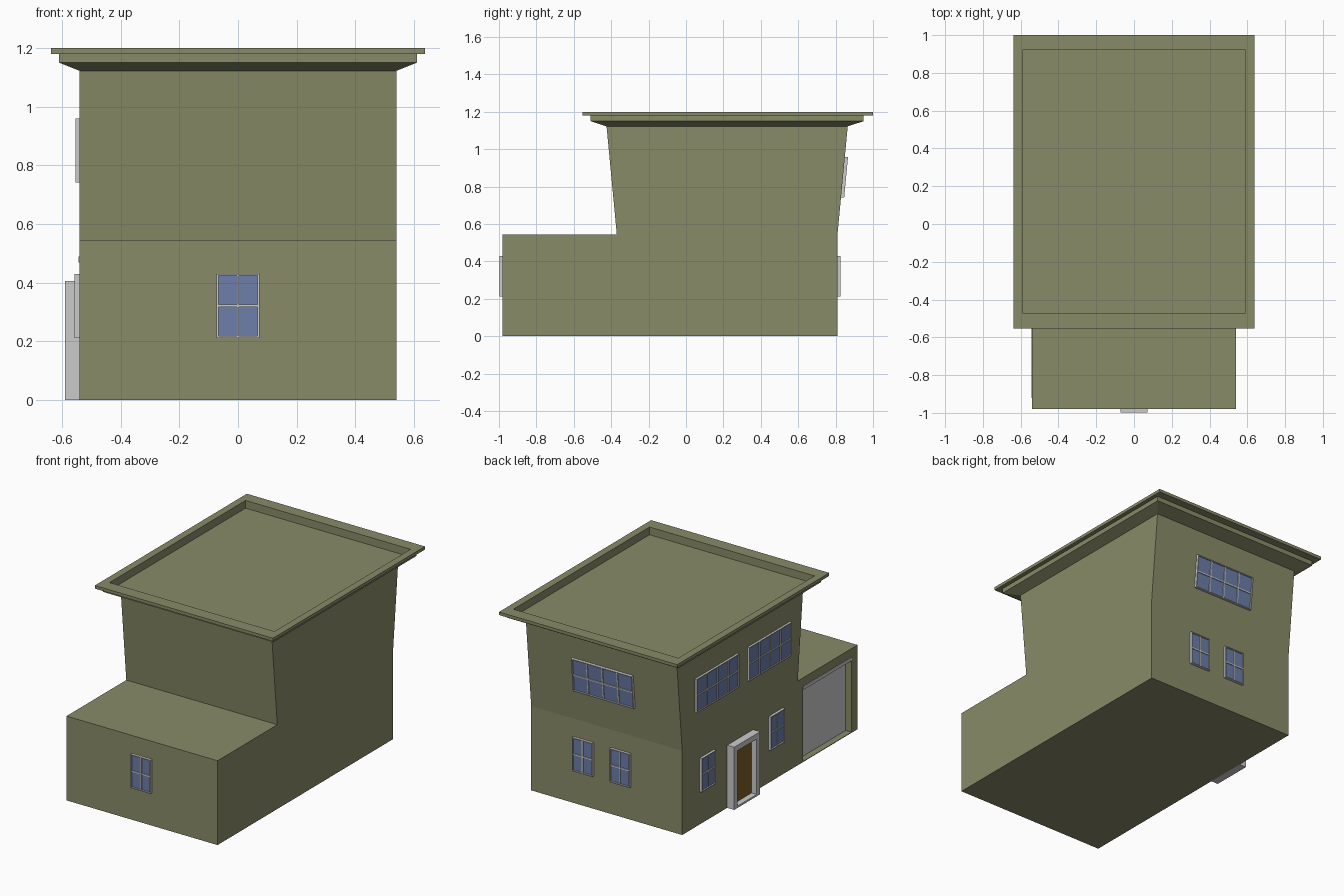
import bpy, bmesh, math
from mathutils import Matrix, Vector

if "Cube" in bpy.data.objects:
    bpy.data.objects.remove(bpy.data.objects["Cube"])


def material(name, rgb):
    m = bpy.data.materials.new(name)
    m.diffuse_color = (*rgb, 1)
    m.use_nodes = True
    m.node_tree.nodes["Principled BSDF"].inputs["Base Color"].default_value = m.diffuse_color
    return m


OLIVE = material("olive_wall", (0.25, 0.26, 0.14))
GLASS = material("blue_glass", (0.15, 0.21, 0.40))
WOOD = material("brown_wood", (0.20, 0.115, 0.02))


def finish(name, bm, mat=None, matrix=Matrix()):
    bmesh.ops.recalc_face_normals(bm, faces=bm.faces)
    me = bpy.data.meshes.new(name)
    bm.to_mesh(me)
    bm.free()
    ob = bpy.data.objects.new(name, me)
    ob.matrix_world = matrix
    bpy.context.collection.objects.link(ob)
    if mat:
        me.materials.append(mat)
    return ob


def boxes(name, spans, mat=None, matrix=Matrix()):
    """One object from boxes given as (x0, x1, y0, y1, z0, z1)."""
    bm = bmesh.new()
    for x0, x1, y0, y1, z0, z1 in spans:
        m = Matrix.Translation(((x0 + x1) / 2, (y0 + y1) / 2, (z0 + z1) / 2))
        m = m @ Matrix.Diagonal((x1 - x0, y1 - y0, z1 - z0, 1))
        bmesh.ops.create_cube(bm, size=1, matrix=m)
    return finish(name, bm, mat, matrix)


# House walls: side profile (y, z) extruded across x
W = 0.54
profile = [(-0.98, 0), (0.81, 0), (0.81, 0.545), (0.865, 1.125),
           (-0.425, 1.125), (-0.37, 0.545), (-0.98, 0.545)]
bm = bmesh.new()
face = bm.faces.new([bm.verts.new((-W, y, z)) for y, z in profile])
ext = bmesh.ops.extrude_face_region(bm, geom=[face])
bmesh.ops.translate(bm, vec=(2 * W, 0, 0),
                    verts=[v for v in ext["geom"] if isinstance(v, bmesh.types.BMVert)])
walls = finish("house_walls", bm, OLIVE)

# Garage opening cut into the left wall
cutter = boxes("garage_cutter", [(-0.7, -0.49, -0.92, -0.425, 0.004, 0.49)])
cutter.hide_render = True
mod = walls.modifiers.new("garage_opening", "BOOLEAN")
mod.object = cutter
mod.operation = "DIFFERENCE"
mod.solver = "EXACT"
bpy.context.view_layer.objects.active = walls
bpy.ops.object.modifier_apply(modifier=mod.name)
bpy.data.objects.remove(cutter)

# Roof cornice with sunken deck: stacked rectangles (half x, y0, y1, z)
rings = [(0.54, -0.425, 0.865, 1.122), (0.61, -0.51, 0.95, 1.15),
         (0.61, -0.51, 0.95, 1.18), (0.637, -0.553, 1.0, 1.18),
         (0.637, -0.553, 1.0, 1.2), (0.59, -0.47, 0.92, 1.2),
         (0.59, -0.47, 0.92, 1.15)]
bm = bmesh.new()
loops = [[bm.verts.new(p) for p in ((-x, a, z), (x, a, z), (x, b, z), (-x, b, z))]
         for x, a, b, z in rings]
for lo, hi in zip(loops, loops[1:]):
    for i in range(4):
        j = (i + 1) % 4
        bm.faces.new((lo[i], lo[j], hi[j], hi[i]))
bm.faces.new(loops[0][::-1])
bm.faces.new(loops[-1])
finish("roof_cornice", bm, OLIVE)


def window(name, pos, turn, width, cols, tilt=0, height=0.218, depth=0.017):
    """Grey frame and glazing bars over a glass pane; local -y faces outward."""
    m = (Matrix.Translation(Vector(pos)) @ Matrix.Rotation(math.radians(turn), 4, "Z")
         @ Matrix.Rotation(tilt, 4, "X"))
    w, h, t, b = width / 2, height / 2, 0.006, 0.004
    frame = [(-w, -w + t, -depth, 0.004, -h, h), (w - t, w, -depth, 0.004, -h, h),
             (-w + t, w - t, -depth, 0.004, -h, -h + t),
             (-w + t, w - t, -depth, 0.004, h - t, h)]
    for i in range(1, cols):
        x = -w + width * i / cols
        frame.append((x - b, x + b, -0.014, 0, -h + t, h - t))
    frame.append((-w + t, w - t, -0.0135, 0, -b, b))
    boxes(name + "_frame", frame, None, m)
    boxes(name + "_glass", [(-w + t, w - t, -0.008, 0.002, -h + t, h - t)], GLASS, m)


# Windows: low ones have two columns, wide upper ones four
LOW, HIGH, SMALL, WIDE = 0.321, 0.851, 0.145, 0.435
window("front_window", (0, -0.98, LOW), 0, SMALL, 2)
for i, y in enumerate((0.56, -0.145)):
    window(f"left_lower_window_{i}", (-W, y, LOW), -90, SMALL, 2)
for i, y in enumerate((0.462, -0.075)):
    window(f"left_upper_window_{i}", (-W, y, HIGH), -90, WIDE, 4, depth=0.014)
for i, x in enumerate((0.165, -0.102)):
    window(f"back_lower_window_{i}", (x, 0.81, LOW), 180, SMALL, 2)
lean = math.atan2(0.055, 0.58)
window("back_upper_window", (0, 0.81 + (HIGH - 0.545) * math.tan(lean), HIGH),
       180, WIDE, 4, tilt=lean)

# Entrance: projecting grey surround and brown door leaf
y0, y1, top, post = 0.085, 0.35, 0.405, 0.035
boxes("entrance_surround", [(-0.59, -W, y0, y0 + post, 0, top),
                            (-0.59, -W, y1 - post, y1, 0, top),
                            (-0.59, -W, y0 + post, y1 - post, top - post, top),
                            (-0.59, -W, y0 + post, y1 - post, 0, 0.012)])
boxes("entrance_door", [(-0.553, -0.538, y0 + post, y1 - post, 0.012, top - post)], WOOD)

# Garage door panel and its top rail
boxes("garage_door", [(-0.498, -0.485, -0.92, -0.425, 0.004, 0.49)])
boxes("garage_top_rail", [(-0.543, -0.498, -0.92, -0.425, 0.468, 0.49)])
